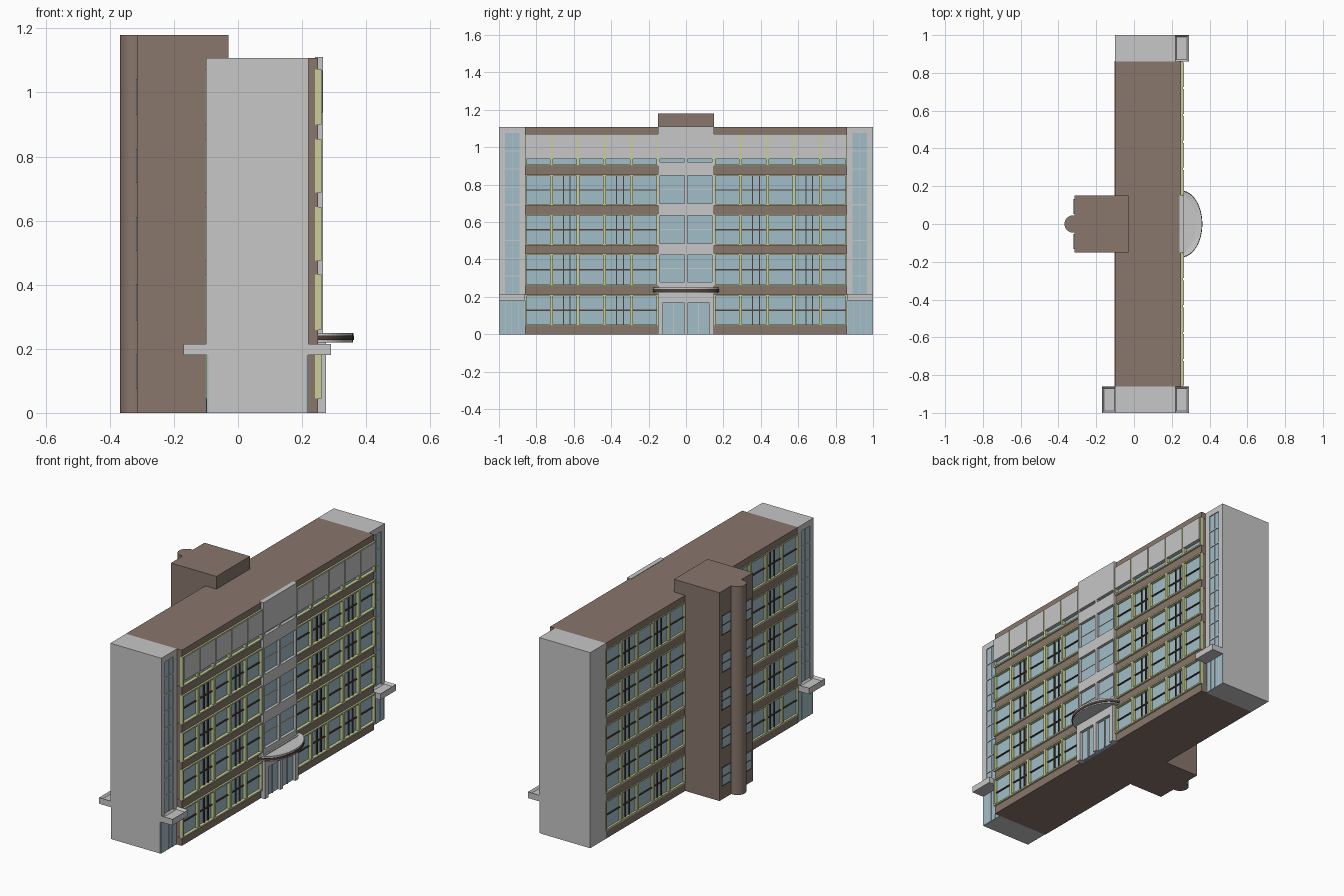
import bpy, bmesh, math

if "Cube" in bpy.data.objects:
    bpy.data.objects.remove(bpy.data.objects["Cube"])


def material(name, r, g, b):
    m = bpy.data.materials.new(name)
    lin = [((c / 255 + 0.055) / 1.055) ** 2.4 for c in (r, g, b)]
    m.diffuse_color = (*lin, 1)
    m.use_nodes = True
    m.node_tree.nodes["Principled BSDF"].inputs["Base Color"].default_value = m.diffuse_color
    return m


BROWN = material("brown_brick", 136, 118, 108)
GREY = material("light_grey", 199, 199, 199)
BLUE = material("blue_glass", 161, 190, 201)
GREEN = material("pale_green", 200, 208, 150)
DARK = material("dark_brown", 78, 66, 58)

H = 1.108                                    # roof height
FLOORS = [(0.045, 0.212), (0.258, 0.432), (0.475, 0.642), (0.688, 0.853), (0.9, 1.072)]
BAY = 0.1424                                 # bay width, five per wing


def finish(name, bm, mat):
    me = bpy.data.meshes.new(name)
    bmesh.ops.recalc_face_normals(bm, faces=bm.faces)
    bm.to_mesh(me)
    bm.free()
    me.materials.append(mat)
    ob = bpy.data.objects.new(name, me)
    bpy.context.collection.objects.link(ob)
    return ob


def add_box(bm, x, y, z):
    """Box from three (a, b) ranges, in any order; returns the top face."""
    x, y, z = sorted(x), sorted(y), sorted(z)
    v = [bm.verts.new((a, b, c)) for c in z for a, b in
         ((x[0], y[0]), (x[1], y[0]), (x[1], y[1]), (x[0], y[1]))]
    bm.faces.new(v[3::-1])
    top = bm.faces.new(v[4:])
    for i in range(4):
        j = (i + 1) % 4
        bm.faces.new((v[i], v[j], v[j + 4], v[i + 4]))
    return top


def boxes(name, mat, items):
    bm = bmesh.new()
    for it in items:
        add_box(bm, *it)
    return finish(name, bm, mat)


def ring(x, y, z, t):
    """Four bars of a rectangular frame lying across x."""
    return [(x, (y[0], y[0] + t), z), (x, (y[1] - t, y[1]), z),
            (x, (y[0] + t, y[1] - t), (z[0], z[0] + t)),
            (x, (y[0] + t, y[1] - t), (z[1] - t, z[1]))]


def span(s, a, b):
    """Y range mirrored by the sign s."""
    return tuple(sorted((s * a, s * b)))


# Main block: recessed core with projecting spandrel bands
boxes("main_core", BROWN, [((-0.088, 0.24), (-0.858, 0.858), (0.01, 1.1))])
edges = [0] + [z for f in FLOORS for z in f] + [H]
boxes("spandrel_bands", BROWN, [((-0.1, 0.25), (-0.86, 0.86), (edges[i], edges[i + 1]))
                                for i in range(0, len(edges), 2)])

# Window walls on the long front and back sides
for side, x_glass, x_bar, x_frame in (("street", 0.242, 0.249, 0.26),
                                      ("rear", -0.091, -0.097, -0.103)):
    inner = 0.24 if x_glass > 0 else -0.088
    glass, frames, bars, panels = [], [], [], []
    for s in (-1, 1):
        for f, z in enumerate(FLOORS):
            glass.append(((inner, x_glass), span(s, 0.15, 0.858), z))
            shaded = side == "street" and f == 4
            for b in range(5):
                y = span(s, 0.15 + b * BAY, 0.15 + (b + 1) * BAY)
                frames += ring((inner, x_frame), y, z, 0.008)
                mid = (z[0] + z[1]) / 2
                if shaded:
                    panels.append(((0.24, 0.264), (y[0] + 0.006, y[1] - 0.006), (0.938, 1.068)))
                    continue
                bars.append(((inner, x_bar), y, (mid - 0.003, mid + 0.003)))
                if b % 2:
                    for k in (0.45, 0.7):
                        yc = y[0] + k * BAY
                        bars.append(((inner, x_bar), (yc - 0.003, yc + 0.003), z))
    boxes(side + "_window_glass", BLUE, glass)
    boxes(side + "_window_frames", GREEN, frames)
    boxes(side + "_window_bars", DARK, bars)
    if panels:
        boxes("top_floor_panels", GREY, panels)

# Central bay with paired windows
WIN = [(0.28, 0.425), (0.485, 0.635), (0.7, 0.848), (0.92, 0.937)]
cuts = [0.25] + [z for w in WIN for z in w] + [H + 0.002]
X = (0.24, 0.266)
wall = [(X, (-0.15, 0.15), (cuts[i], cuts[i + 1])) for i in range(0, len(cuts), 2)]
for w in WIN:
    wall += [(X, y, w) for y in ((-0.15, -0.14), (-0.007, 0.007), (0.14, 0.15))]
    if w[1] - w[0] > 0.1:
        m = (w[0] + w[1]) / 2
        wall.append(((0.24, 0.253), (-0.14, 0.14), (m - 0.003, m + 0.003)))
boxes("central_bay_wall", GREY, wall)
boxes("central_bay_glass", BLUE, [((0.24, 0.25), (-0.145, 0.145), (0.27, 0.94))])

# Entrance
X = (0.24, 0.275)
boxes("entrance_surround", GREY, [(X, (-0.15, 0.15), (0.17, 0.25)), (X, (-0.012, 0.012), (0, 0.17))]
      + [(X, span(s, 0.122, 0.15), (0, 0.17)) for s in (-1, 1)]
      + [((0.24, 0.265), span(s, 0.065, 0.07), (0, 0.17)) for s in (-1, 1)])
boxes("entrance_doors", BLUE, [((0.24, 0.258), (-0.13, 0.13), (0, 0.18))])


# Half-oval entrance canopy in three layers
def canopy_layer(name, mat, k, z0, z1, tray=False):
    bm = bmesh.new()
    n = 24
    vs = [bm.verts.new((0.25 + 0.112 * k * math.cos(a), 0.177 * k * math.sin(a), z0))
          for a in (math.pi * (i / n - 0.5) for i in range(n + 1))]
    base = bm.faces.new(vs)
    ext = bmesh.ops.extrude_face_region(bm, geom=[base])["geom"]
    for v in ext:
        if isinstance(v, bmesh.types.BMVert):
            v.co.z = z1
    if tray:
        bm.normal_update()
        top = [f for f in ext if isinstance(f, bmesh.types.BMFace)]
        bmesh.ops.inset_region(bm, faces=top, thickness=0.028)
        for v in top[0].verts:
            v.co.z = z1 - 0.005
    finish(name, bm, mat)


canopy_layer("canopy_underside", GREY, 0.97, 0.22, 0.227)
canopy_layer("canopy_dark_edge", DARK, 1.0, 0.227, 0.241)
canopy_layer("canopy_top", GREY, 0.985, 0.241, 0.25, True)

# Grey end blocks: core plus recessed glazed strips on chosen faces
core, frame, glass, ledges = [], [], [], []
for s, faces in ((-1, ((0.22, 1), (-0.1, -1))), (1, ((0.22, 1),))):
    back = -0.092 if s < 0 else -0.1
    core.append(((back, 0.212), span(s, 0.86, 1), (0, H)))
    for x, d in faces:
        depth = (x - 0.008 * d, x)
        glass.append(((x - 0.008 * d, x - 0.005 * d), span(s, 0.885, 0.972), (0.2, 1.08)))
        glass.append(((x - 0.008 * d, x - 0.003 * d), span(s, 0.862, 0.998), (0, 0.185)))
        frame += [(depth, span(s, 0.86, 0.89), (0.18, H)),
                  (depth, span(s, 0.968, 1), (0.18, H)),
                  (depth, span(s, 0.89, 0.968), (1.075, H))]
        thin = (x - 0.008 * d, x - 0.001 * d)
        for i in range(1, 9):                # glazing bars
            z = 0.215 + i * 0.0955
            frame.append((thin, span(s, 0.89, 0.968), (z - 0.003, z + 0.003)))
        frame.append((thin, span(s, 0.927, 0.931), (0.215, 1.075)))
        for i in range(5):                   # ground floor glazing bars
            y = 0.864 + i * 0.0325
            frame.append((thin, span(s, y, y + 0.003), (0, 0.18)))
        ledges.append(((x - 0.006 * d, x + 0.07 * d), span(s, 0.86, 1), (0.18, 0.215)))
boxes("end_blocks", GREY, core)
boxes("end_glazing_frames", GREY, frame)
boxes("end_glazing", BLUE, glass)

# Tray-shaped ledges over the end doors
bm = bmesh.new()
tops = [add_box(bm, *l) for l in ledges]
bm.normal_update()
bmesh.ops.inset_individual(bm, faces=tops, thickness=0.014)
for f in tops:
    for v in f.verts:
        v.co.z -= 0.012
finish("end_ledges", bm, GREY)

# Rear stair tower with a rounded shaft and small windows
boxes("stair_tower", BROWN, [((-0.315, -0.09), (-0.15, 0.15), (0, 1.18)),
                             ((-0.1, -0.03), (-0.15, 0.15), (1.1, 1.18))])
bpy.ops.mesh.primitive_cylinder_add(vertices=32, radius=0.046, depth=1.18, location=(-0.322, 0, 0.59))
shaft = bpy.context.object
shaft.name = "round_shaft"
shaft.data.materials.append(BROWN)
bpy.ops.object.shade_smooth_by_angle()
glass, bars = [], []
for s in (-1, 1):
    for z0, z1 in FLOORS:
        y, z = span(s, 0.052, 0.132), (z0 + 0.03, z1 - 0.03)
        m = (z0 + z1) / 2
        glass.append(((-0.317, -0.31), y, z))
        bars += ring((-0.319, -0.31), y, z, 0.004)
        bars.append(((-0.319, -0.31), y, (m - 0.002, m + 0.002)))
boxes("tower_window_glass", BLUE, glass)
boxes("tower_window_bars", DARK, bars)
